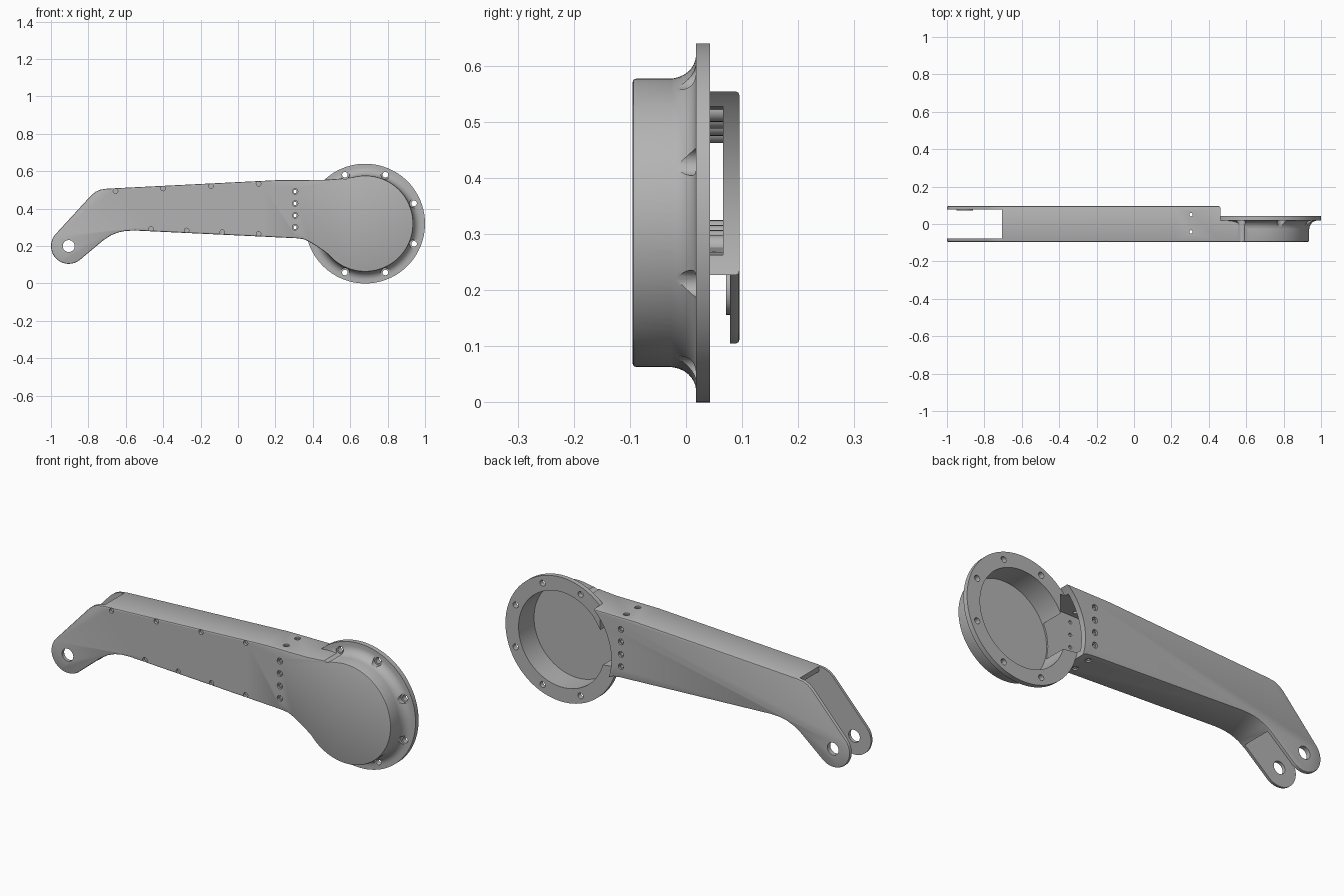
import bpy, bmesh, math
from math import cos, sin, radians

old = bpy.data.objects.get("Cube")
if old:
    bpy.data.objects.remove(old)

grey = bpy.data.materials.new("plain_grey")
grey.use_nodes = True
grey.diffuse_color = (0.45, 0.45, 0.45, 1)
grey.node_tree.nodes["Principled BSDF"].inputs["Base Color"].default_value = grey.diffuse_color

HUB = (0.68, 0.32)      # centre of the round housing (x, z)
PIN = (-0.905, 0.2)     # centre of the fork hole


def arc(centre, r, start, end, n):
    """Points on an arc, angles in degrees."""
    angles = [radians(start + (end - start) * i / n) for i in range(n + 1)]
    return [(centre[0] + r * cos(a), centre[1] + r * sin(a)) for a in angles]


def circle(centre, r, n=32):
    return arc(centre, r, 0, 360, n)[:-1]


def stack(bm, rings, axis="y"):
    """Closed solid through (outline, height) rings along an axis."""
    loops = []
    for outline, h in rings:
        loops.append([bm.verts.new((u, h, v) if axis == "y" else (u, v, h)) for u, v in outline])
    for lo, hi in zip(loops, loops[1:]):
        for i in range(len(lo)):
            j = (i + 1) % len(lo)
            bm.faces.new((lo[i], lo[j], hi[j], hi[i]))
    bm.faces.new(loops[0])
    bm.faces.new(loops[-1])


def prism(bm, outline, a, b, axis="y"):
    stack(bm, [(outline, a), (outline, b)], axis)


def finish(bm, name):
    bmesh.ops.recalc_face_normals(bm, faces=bm.faces)
    mesh = bpy.data.meshes.new(name)
    bm.to_mesh(mesh)
    bm.free()
    mesh.materials.append(grey)
    ob = bpy.data.objects.new(name, mesh)
    bpy.context.collection.objects.link(ob)
    return ob


def activate(ob):
    bpy.ops.object.select_all(action="DESELECT")
    ob.select_set(True)
    bpy.context.view_layer.objects.active = ob


def combine(target, bm, operation, name):
    """Add or remove a solid, then discard the helper."""
    tool = finish(bm, name)
    tool.hide_render = True
    mod = target.modifiers.new(name, "BOOLEAN")
    mod.operation = operation
    mod.solver = "EXACT"
    mod.object = tool
    activate(target)
    bpy.ops.object.modifier_apply(modifier=name)
    bpy.data.objects.remove(tool)


# Arm body: fork end, tapering beam and round housing in one outline
outline = arc(HUB, 0.257, 105, -140, 80)
outline += [(0.46, 0.172), (0.42, 0.2), (0.38, 0.224), (0.35, 0.237), (0.31, 0.242)]
outline += [(-0.55, 0.283), (-0.6, 0.281), (-0.64, 0.273), (-0.68, 0.257), (-0.72, 0.231)]
outline += arc(PIN, 0.095, -51, -223, 24)
outline += [(-0.785, 0.471), (-0.762, 0.49), (-0.735, 0.502), (-0.7, 0.507)]
outline += [(0.22, 0.553), (0.46, 0.554), (0.54, 0.56)]
bm = bmesh.new()
prism(bm, outline, -0.095, 0.095)
arm = finish(bm, "crank_arm")
bevel = arm.modifiers.new("rim", "BEVEL")
bevel.width = 0.006
bevel.segments = 2
bevel.limit_method = "ANGLE"
bevel.angle_limit = radians(60)
activate(arm)
bpy.ops.object.modifier_apply(modifier="rim")

# Mounting flange with a concave fillet against the housing
bm = bmesh.new()
rings = [(0.25, -0.05), (0.2565, -0.03)]
rings += [(0.3 - 0.043 * cos(t), -0.03 + 0.048 * sin(t)) for t in [radians(11.25 * i) for i in range(1, 9)]]
rings += [(0.32, 0.018), (0.32, 0.05)]
stack(bm, [(circle(HUB, r, 96), y) for r, y in rings])
combine(arm, bm, "UNION", "flange")

# Clearance behind the flange
bm = bmesh.new()
prism(bm, circle(HUB, 0.3205, 96), 0.043, 0.2)
combine(arm, bm, "DIFFERENCE", "clearance")

# Gap between the fork plates
bm = bmesh.new()
prism(bm, [(-1.2, -0.2), (-0.705, -0.2), (-0.705, 0.8), (-1.2, 0.8)], -0.078, 0.078)
combine(arm, bm, "DIFFERENCE", "fork_gap")

# Hollow beam
bm = bmesh.new()
prism(bm, [(-0.75, 0.478), (-0.7, 0.48), (0.22, 0.527), (0.46, 0.527), (0.46, 0.25),
           (0.33, 0.267), (-0.56, 0.308), (-0.62, 0.304), (-0.68, 0.284), (-0.75, 0.25)],
      -0.075, 0.066)
combine(arm, bm, "DIFFERENCE", "beam_cavity")

# Round housing bore
bm = bmesh.new()
prism(bm, circle(HUB, 0.245, 96), -0.083, 0.2)
combine(arm, bm, "DIFFERENCE", "housing_bore")

# Screw bosses across the cavity and a washer inside the rear fork plate
upper = [(-0.655, 0.495), (-0.4, 0.508), (-0.145, 0.521), (0.11, 0.533)]
lower = [(-0.465, 0.292), (-0.275, 0.283), (-0.085, 0.274), (0.11, 0.265)]
bm = bmesh.new()
for points, shift in ((upper, -0.012), (lower, 0.012)):
    for x, z in points:
        prism(bm, circle((x, z + shift), 0.021, 20), -0.08, 0.07)
prism(bm, circle(PIN, 0.044), 0.071, 0.084)
combine(arm, bm, "UNION", "bosses")

# Through holes: fork pin, screw column, top and bottom pairs, flange ring
column = [(0.305, 0.3 + 0.064 * i) for i in range(4)]
pairs = [(0.305, 0.05), (0.305, -0.042)]
ring = arc(HUB, 0.283, -112.5, 112.5, 5)
bm = bmesh.new()
prism(bm, circle(PIN, 0.032), -0.2, 0.2)
for p in column:
    prism(bm, circle(p, 0.009, 16), -0.2, 0.2)
for p in ring:
    prism(bm, circle(p, 0.015, 20), -0.01, 0.2)
combine(arm, bm, "DIFFERENCE", "through_holes")
bm = bmesh.new()
for p in pairs:
    prism(bm, circle(p, 0.009, 16), -0.1, 0.9, "z")
combine(arm, bm, "DIFFERENCE", "vertical_holes")

# Counterbores and flange pockets
bm = bmesh.new()
for p in upper + lower:
    prism(bm, circle(p, 0.0125, 20), -0.2, -0.081)
for p in column:
    prism(bm, circle(p, 0.015, 20), -0.2, -0.085)
    prism(bm, circle(p, 0.015, 20), 0.085, 0.2)
for p in pairs:
    prism(bm, circle(p, 0.015, 20), 0.546, 0.7, "z")
    prism(bm, circle(p, 0.015, 20), 0.1, 0.25, "z")
for p in ring:
    prism(bm, circle(p, 0.024, 24), -0.15, 0.0175)
combine(arm, bm, "DIFFERENCE", "recesses")

activate(arm)
bpy.ops.object.shade_smooth_by_angle(angle=radians(30))
